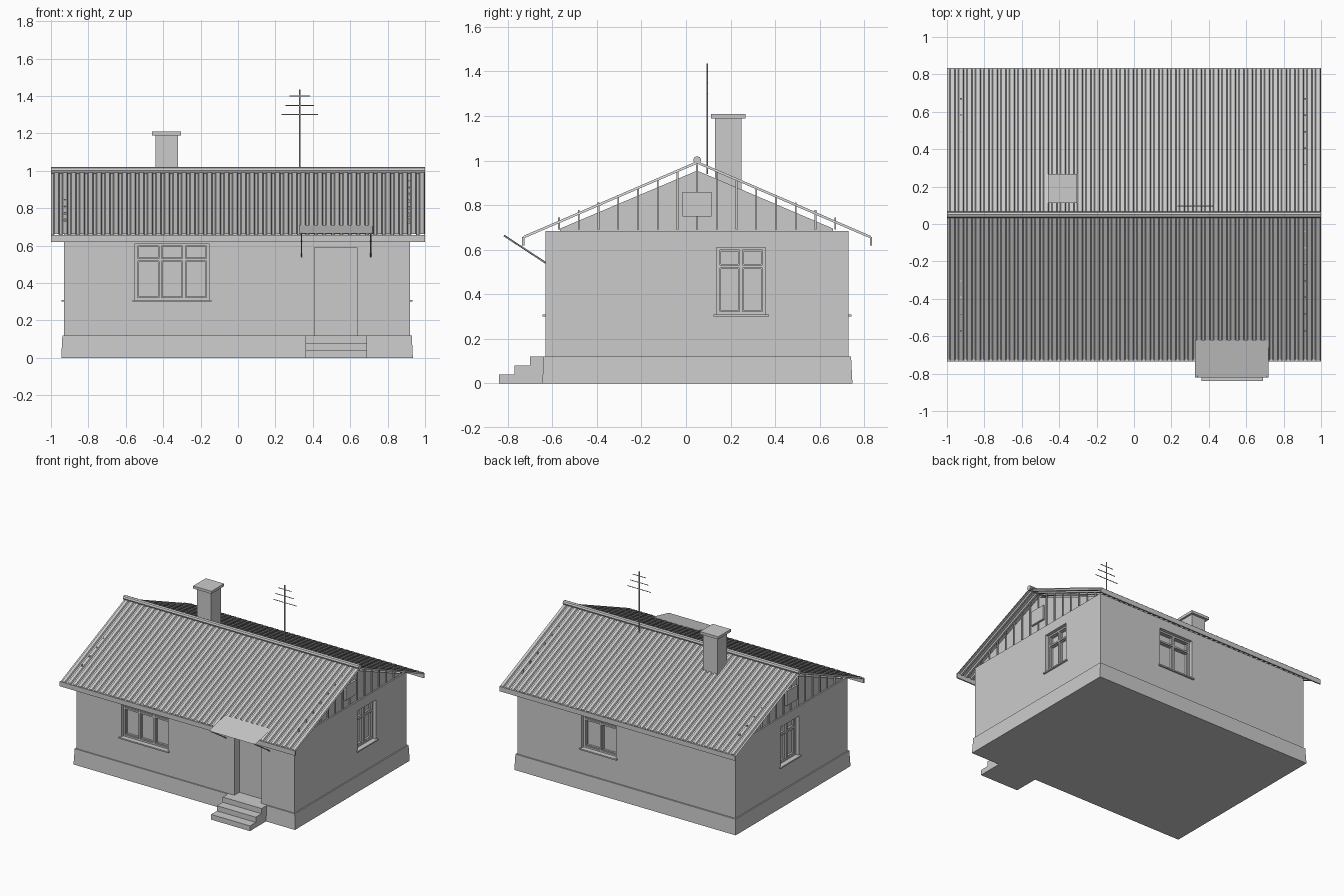
import bpy, bmesh, math
from mathutils import Matrix, Vector

if "Cube" in bpy.data.objects:
    bpy.data.objects.remove(bpy.data.objects["Cube"], do_unlink=True)

grey = bpy.data.materials.new("plain grey")
grey.use_nodes = True
grey.diffuse_color = (0.6, 0.6, 0.6, 1)
grey.node_tree.nodes["Principled BSDF"].inputs["Base Color"].default_value = (0.6, 0.6, 0.6, 1)


def finish(bm, name, closed=True):
    if closed:
        bmesh.ops.recalc_face_normals(bm, faces=bm.faces[:])
    mesh = bpy.data.meshes.new(name)
    bm.to_mesh(mesh)
    bm.free()
    mesh.materials.append(grey)
    obj = bpy.data.objects.new(name, mesh)
    bpy.context.collection.objects.link(obj)
    return obj


def add_box(bm, xs, ys, zs, matrix=Matrix()):
    size = [b - a for a, b in (xs, ys, zs)]
    mid = [(a + b) / 2 for a, b in (xs, ys, zs)]
    bmesh.ops.create_cube(bm, size=1, matrix=matrix @ Matrix.Translation(mid) @ Matrix.Diagonal((*size, 1)))


def boxes(name, *specs):
    bm = bmesh.new()
    for spec in specs:
        add_box(bm, *spec)
    return finish(bm, name)


def add_rod(bm, a, b, radius, sides=6):
    a, b = Vector(a), Vector(b)
    turn = (b - a).to_track_quat('Z', 'Y').to_matrix().to_4x4()
    bmesh.ops.create_cone(bm, cap_ends=True, segments=sides, radius1=radius, radius2=radius,
                          depth=(b - a).length, matrix=Matrix.Translation((a + b) / 2) @ turn)


def prism(name, profile, x0, x1):
    """Closed y-z profile extruded along x."""
    bm = bmesh.new()
    face = bm.faces.new([bm.verts.new((x0, y, z)) for y, z in profile])
    new = bmesh.ops.extrude_face_region(bm, geom=[face])["geom"]
    bmesh.ops.translate(bm, vec=(x1 - x0, 0, 0), verts=[v for v in new if isinstance(v, bmesh.types.BMVert)])
    return finish(bm, name)


# Wall planes: turn about z and distance from the centre
LEFT, RIGHT, FRONT, BACK = -0.93, 0.92, -0.63, 0.73
WALLS = {"front": (0, 0.63), "right": (90, 0.92), "back": (180, 0.73), "left": (-90, 0.93)}


def wall_matrix(side):
    angle, dist = WALLS[side]
    return Matrix.Rotation(math.radians(angle), 4, 'Z') @ Matrix.Translation((0, -dist, 0))


# Tapered plinth
bm = bmesh.new()
add_box(bm, (-0.945, 0.935), (-0.645, 0.747), (0, 0.12))
for v in bm.verts:
    if v.co.z > 0.1:
        v.co.x -= math.copysign(0.006, v.co.x)
        v.co.y -= math.copysign(0.006, v.co.y)
finish(bm, "plinth")

# Walls with window and door openings
WINDOWS = [("front", -0.3525, 0.395, 3), ("right", 0.2475, 0.22, 2),
           ("back", -0.23, 0.29, 2), ("left", -0.07, 0.22, 2)]
Z0, Z1 = 0.31, 0.61
walls = boxes("walls", ((LEFT, RIGHT), (FRONT, BACK), (0.1, 0.685)))
cut = bmesh.new()
for side, mid, width, cols in WINDOWS:
    add_box(cut, (mid - width / 2, mid + width / 2), (-0.1, 0.05), (Z0, Z1), wall_matrix(side))
add_box(cut, (0.41, 0.635), (-0.7, -0.57), (0.12, 0.59))
cutter = finish(cut, "opening_cutter")
cutter.hide_render = True
mod = walls.modifiers.new("openings", 'BOOLEAN')
mod.operation, mod.object, mod.solver = 'DIFFERENCE', cutter, 'EXACT'
bpy.context.view_layer.objects.active = walls
bpy.ops.object.modifier_apply(modifier=mod.name)
bpy.data.objects.remove(cutter, do_unlink=True)

# Window frames, glazing bars and sills
for side, mid, width, cols in WINDOWS:
    bm, m = bmesh.new(), wall_matrix(side)
    a, b = mid - width / 2, mid + width / 2
    depth = (0.025, 0.05)
    for i in range(cols + 1):
        x = a + 0.007 + (width - 0.014) * i / cols
        add_box(bm, (x - 0.007, x + 0.007), depth, (Z0, Z1), m)
    for z in (Z0 + 0.006, 0.525, Z1 - 0.006):
        add_box(bm, (a, b), depth, (z - 0.006, z + 0.006), m)
    # Slimmer sash around each pane
    step = (width - 0.014) / cols
    for i in range(cols):
        p, q = a + 0.014 + step * i, a + step * (i + 1)
        for lo, hi in ((Z0 + 0.012, 0.519), (0.531, Z1 - 0.012)):
            for xs, zs in (((p, p + 0.006), (lo, hi)), ((q - 0.006, q), (lo, hi)),
                           ((p, q), (lo, lo + 0.006)), ((p, q), (hi - 0.006, hi))):
                add_box(bm, xs, (0.035, 0.05), zs, m)
    finish(bm, side + "_window_frame")
    bm = bmesh.new()
    add_box(bm, (a - 0.014, b + 0.014), (-0.013, 0.045), (Z0 - 0.01, Z0), m)
    finish(bm, side + "_window_sill")

# Loft with gable ends
prism("gables", [(-0.565, 0.68), (0.66, 0.68), (0.66, 0.695), (0.05, 0.955), (-0.565, 0.695)],
      LEFT + 0.01, RIGHT - 0.01)

# Upright gable battens reaching the roof, and a vent on each end
RIDGE_Y, RIDGE_Z = 0.05, 0.992
for name, x in (("left", RIGHT - 0.006), ("right", LEFT + 0.006)):
    bm = bmesh.new()
    for k in range(-7, 8):
        off = k * 0.0885
        top = 0.982 - 0.384 * abs(off)
        y = RIDGE_Y + off
        add_box(bm, (x - 0.005, x + 0.005), (y - 0.004, y + 0.004), (0.69, top))
    finish(bm, name + "_gable_battens")
    boxes(name + "_gable_vent", ((x - 0.012, x + 0.012), (-0.015, 0.115), (0.75, 0.86)))

# Corrugated roof sheets
PERIODS = 44
PITCH = 2 / PERIODS
for name, eave in (("front", -0.73), ("back", 0.83)):
    bm = bmesh.new()
    previous = None
    for i in range(PERIODS):
        for frac, lift in ((0, 0), (0.3, 0), (0.4, 0.012), (0.9, 0.012), (1, 0)):
            if frac == 1 and i < PERIODS - 1:
                continue
            x = -1 + (i + frac) * PITCH
            pair = (bm.verts.new((x, eave, 0.65 + lift)),
                    bm.verts.new((x, RIDGE_Y, RIDGE_Z - 0.006 + lift)))
            if previous:
                quad = (previous[0], pair[0], pair[1], previous[1])
                bm.faces.new(quad if eave < 0 else quad[::-1])
            previous = pair
    finish(bm, name + "_roof_sheet", closed=False)
    boxes(name + "_fascia", ((-1, 1), (eave - 0.005, eave + 0.005), (0.62, 0.657)))

# Ridge cap
bm = bmesh.new()
add_rod(bm, (-1, RIDGE_Y, 1.002), (1, RIDGE_Y, 1.002), 0.018, 8)
finish(bm, "ridge_cap")

# Chimney
boxes("chimney_stack", ((-0.44, -0.32), (0.13, 0.248), (0.85, 1.19)))
boxes("chimney_cap", ((-0.46, -0.305), (0.113, 0.267), (1.19, 1.21)))

# Aerial
bm = bmesh.new()
add_rod(bm, (0.33, 0.095, 0.94), (0.33, 0.095, 1.435), 0.004)
for z, half in ((1.3, 0.098), (1.35, 0.077), (1.4, 0.055)):
    add_rod(bm, (0.33 - half, 0.095, z), (0.33 + half, 0.095, z), 0.003)
finish(bm, "aerial")

# Steps
for i in range(3):
    boxes(f"step_{i + 1}", ((0.36, 0.69), (-0.84 + 0.07 * i, -0.63), (0.04 * i, 0.04 * (i + 1))))

# Door canopy sheet and its struts
bm = bmesh.new()
bm.faces.new([bm.verts.new(p) for p in ((0.325, -0.82, 0.664), (0.72, -0.82, 0.664),
                                        (0.72, -0.62, 0.709), (0.325, -0.62, 0.709))])
finish(bm, "door_canopy", closed=False)
bm = bmesh.new()
for x in (0.34, 0.71):
    add_rod(bm, (x, -0.817, 0.664), (x, -0.628, 0.54), 0.004)
finish(bm, "canopy_struts")
